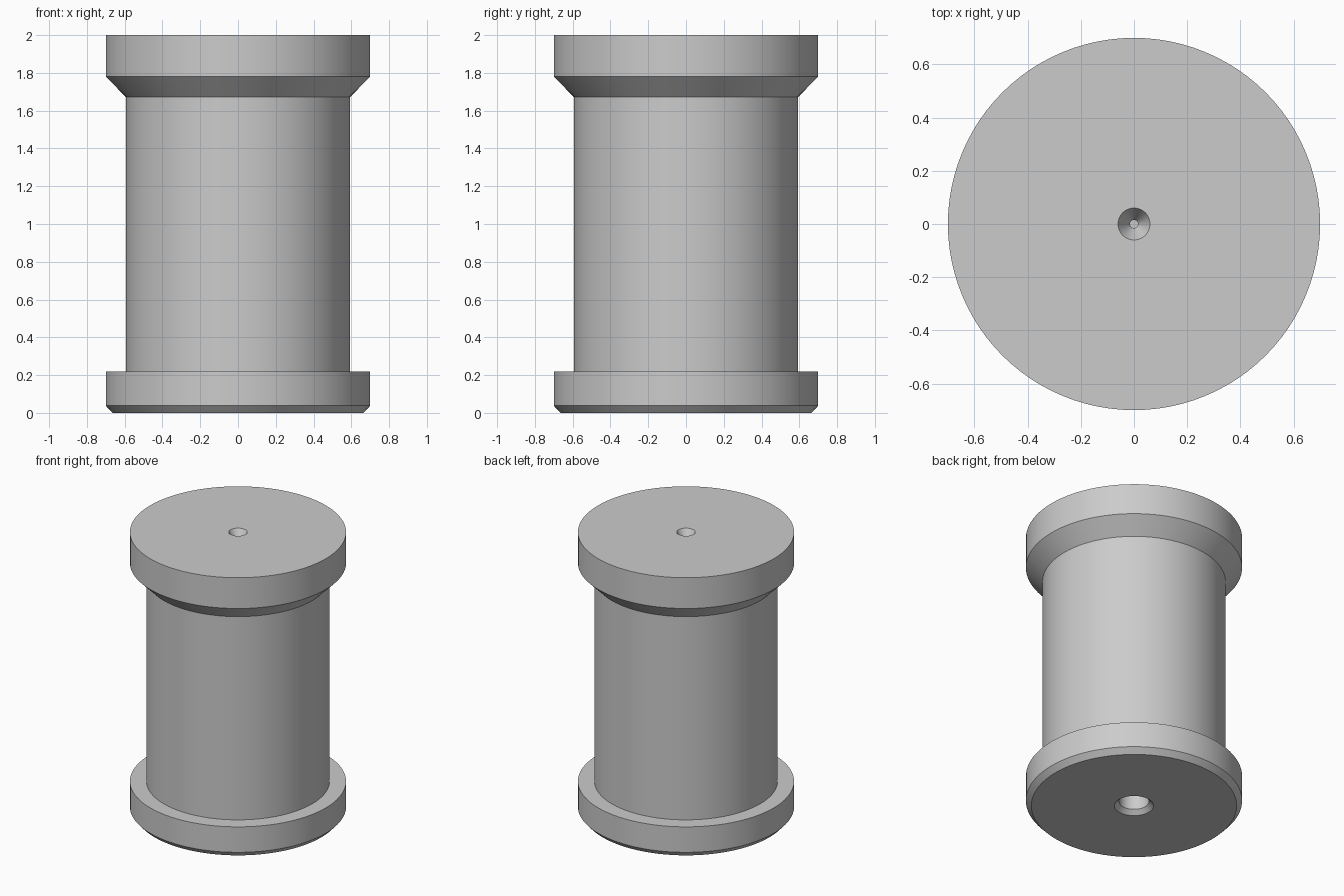
import bpy
import math

if "Cube" in bpy.data.objects:
    bpy.data.objects.remove(bpy.data.objects["Cube"])

SEGMENTS = 96


def make_material(name, colour):
    mat = bpy.data.materials.new(name)
    mat.use_nodes = True
    mat.diffuse_color = colour
    mat.node_tree.nodes["Principled BSDF"].inputs["Base Color"].default_value = colour
    return mat


def lathe(name, profile, mat):
    """Spin a closed (radius, height) profile, which ends on the axis, around z."""
    verts, rings, faces = [], [], []
    for radius, z in profile:
        count = SEGMENTS if radius > 0 else 1
        start = len(verts)
        rings.append([start + i % count for i in range(SEGMENTS)])
        for i in range(count):
            a = math.tau * i / SEGMENTS
            verts.append((radius * math.cos(a), radius * math.sin(a), z))
    for low, high in zip(rings, rings[1:]):
        for i in range(SEGMENTS):
            j = (i + 1) % SEGMENTS
            corners = (low[i], low[j], high[j], high[i])
            faces.append(tuple(dict.fromkeys(corners)))
    mesh = bpy.data.meshes.new(name)
    mesh.from_pydata(verts, [], faces)
    mesh.materials.append(mat)
    obj = bpy.data.objects.new(name, mesh)
    bpy.context.collection.objects.link(obj)
    bpy.ops.object.select_all(action="DESELECT")
    obj.select_set(True)
    bpy.context.view_layer.objects.active = obj
    bpy.ops.object.shade_smooth_by_angle(angle=math.radians(25))
    return obj


# Blind bore in the underside with a chamfered mouth
bore = [(0, 0.5), (0.097, 0.5), (0.097, 0.03), (0.127, 0)]
# Lower flange with a chamfered foot
lower_flange = [(0.665, 0), (0.70, 0.038), (0.70, 0.22)]
# Plain barrel
barrel = [(0.593, 0.22), (0.593, 1.672)]
# Upper flange with a conical underside
upper_flange = [(0.70, 1.78), (0.70, 2.0)]
# Centre-drilled hole in the top face
centre_hole = [(0.06, 2.0), (0.015, 1.922), (0.015, 1.88), (0, 1.88)]

grey = make_material("plain grey", (0.6, 0.6, 0.6, 1))
lathe("spool_body", bore + lower_flange + barrel + upper_flange + centre_hole, grey)
